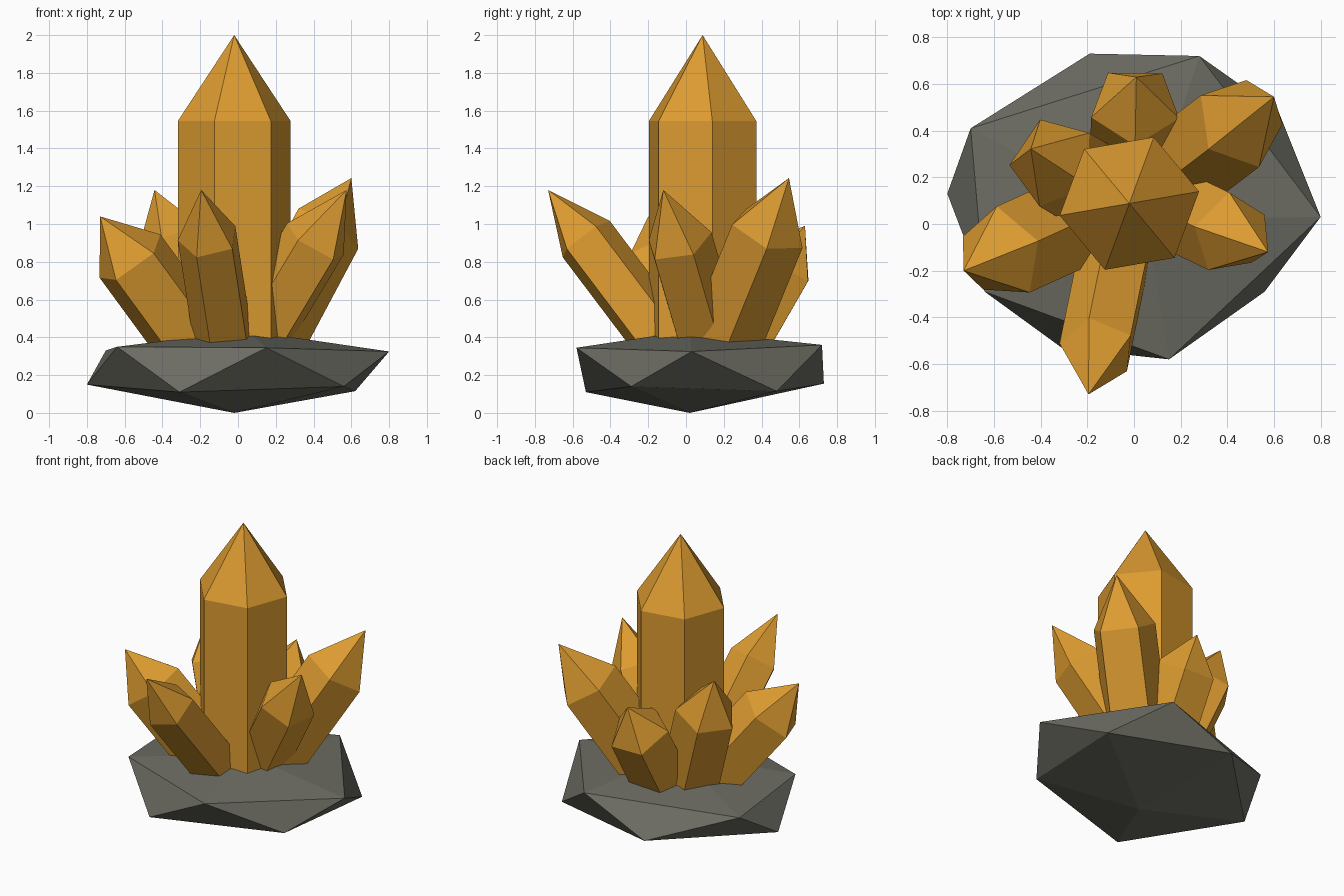
import bpy
import bmesh
from math import cos, sin, pi
from mathutils import Vector

cube = bpy.data.objects.get("Cube")
if cube:
    bpy.data.objects.remove(cube, do_unlink=True)


def make_material(name, color):
    mat = bpy.data.materials.new(name)
    mat.use_nodes = True
    mat.diffuse_color = color
    mat.node_tree.nodes["Principled BSDF"].inputs["Base Color"].default_value = color
    return mat


amber = make_material("amber", (0.72, 0.33, 0.03, 1))
stone = make_material("dark stone", (0.15, 0.15, 0.125, 1))


def finish(name, bm, mat):
    bmesh.ops.recalc_face_normals(bm, faces=bm.faces)
    mesh = bpy.data.meshes.new(name)
    bm.to_mesh(mesh)
    bm.free()
    mesh.materials.append(mat)
    obj = bpy.data.objects.new(name, mesh)
    bpy.context.collection.objects.link(obj)
    return obj


def crystal(name, tip, shoulder, radius, ridge, sides=5):
    """Straight prism with a pointed end; one edge faces the ridge direction."""
    tip, shoulder = Vector(tip), Vector(shoulder)
    axis = (tip - shoulder).normalized()
    u = Vector(ridge)
    u = (u - axis * u.dot(axis)).normalized()
    v = axis.cross(u)
    foot = shoulder - axis * ((shoulder.z - 0.3) / axis.z)
    bm = bmesh.new()
    rings = []
    for centre in (foot, shoulder):
        rings.append([bm.verts.new(centre + radius * (u * cos(a) + v * sin(a)))
                      for a in (2 * pi * i / sides for i in range(sides))])
    low, high = rings
    apex = bm.verts.new(tip)
    bm.faces.new(low)
    for i in range(sides):
        j = (i + 1) % sides
        bm.faces.new((low[i], low[j], high[j], high[i]))
        bm.faces.new((high[i], high[j], apex))
    return finish(name, bm, amber)


# Rock base: an uneven twenty-sided stone from two staggered rings and two poles
upper = [(0.8, 0.03, 0.325), (0.28, 0.72, 0.36), (-0.7, 0.41, 0.33),
         (-0.64, -0.29, 0.35), (0.15, -0.58, 0.345)]
lower = [(0.62, 0.48, 0.115), (-0.19, 0.73, 0.155), (-0.8, 0.13, 0.15),
         (-0.31, -0.53, 0.11), (0.56, -0.29, 0.14)]
bm = bmesh.new()
top = bm.verts.new((0.05, 0.02, 0.435))
bottom = bm.verts.new((-0.02, 0.02, 0))
up = [bm.verts.new(p) for p in upper]
lo = [bm.verts.new(p) for p in lower]
for i in range(5):
    j = (i + 1) % 5
    bm.faces.new((up[i], up[j], top))
    bm.faces.new((up[i], lo[i], up[j]))
    bm.faces.new((lo[i], lo[j], up[j]))
    bm.faces.new((lo[j], lo[i], bottom))
finish("rock_base", bm, stone)

# Tall central crystal
crystal("main_crystal", (-0.02, 0.088, 2), (-0.02, 0.088, 1.545), 0.303,
        (cos(0.17), sin(0.17), 0), sides=6)

# Leaning crystals around it: tip, shoulder centre, radius, ridge direction
crystal("front_crystal", (-0.195, -0.73, 1.18), (-0.155, -0.535, 0.922), 0.166,
        (-0.04, 0.14, 0.1))
crystal("front_right_crystal", (-0.73, -0.2, 1.04), (-0.565, -0.125, 0.815), 0.208,
        (0.175, 0.06, 0.13))
crystal("back_right_crystal", (-0.442, 0.322, 1.18), (-0.345, 0.265, 0.91), 0.2,
        (0.8, -0.55, 0.3))
crystal("back_crystal", (0.01, 0.63, 0.99), (0.005, 0.508, 0.778), 0.198,
        (0, -0.16, 0.11))
crystal("back_left_crystal", (0.6, 0.545, 1.243), (0.452, 0.432, 0.965), 0.208,
        (-0.18, -0.15, 0.12))
crystal("front_left_crystal", (0.575, -0.12, 1.18), (0.41, -0.04, 0.905), 0.182,
        (-0.12, 0.02, 0.1))
